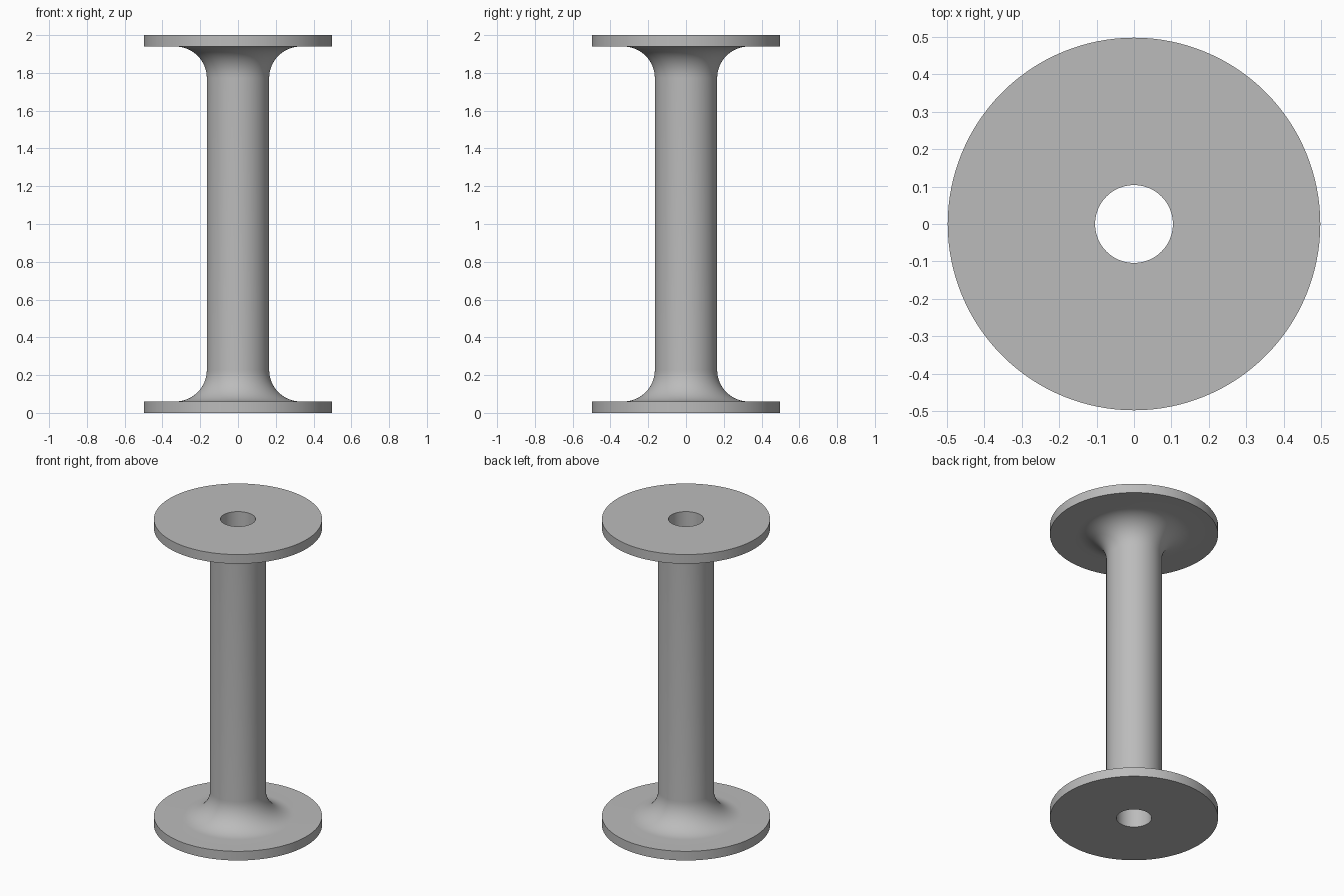
import bpy
import bmesh
from math import sin, cos, pi, radians

HEIGHT, FLANGE_R, FLANGE_T = 2.0, 0.498, 0.06
SHAFT_R, BORE_R, FILLET = 0.165, 0.104, 0.168
SEGMENTS, FILLET_STEPS = 128, 16

cube = bpy.data.objects.get("Cube")
if cube:
    bpy.data.objects.remove(cube, do_unlink=True)

# Plain grey material
grey = bpy.data.materials.new("plain grey")
grey.use_nodes = True
colour = (0.5, 0.5, 0.5, 1)
grey.diffuse_color = colour
grey.node_tree.nodes["Principled BSDF"].inputs["Base Color"].default_value = colour

# Lower half of the section: bore edge, flange rim, then the fillet up to the shaft
lower = [(BORE_R, 0), (FLANGE_R, 0), (FLANGE_R, FLANGE_T)]
for i in range(FILLET_STEPS + 1):
    a = pi / 2 * i / FILLET_STEPS
    lower.append((SHAFT_R + FILLET * (1 - sin(a)),
                  FLANGE_T + FILLET * (1 - cos(a))))

# Mirror it about mid height to close the section
section = lower + [(r, HEIGHT - z) for r, z in reversed(lower)]

# Revolve the section around the vertical axis
bm = bmesh.new()
verts = [bm.verts.new((r, 0, z)) for r, z in section]
edges = [bm.edges.new((v, verts[(i + 1) % len(verts)])) for i, v in enumerate(verts)]
bmesh.ops.spin(bm, geom=verts + edges, cent=(0, 0, 0), axis=(0, 0, 1),
               angle=2 * pi, steps=SEGMENTS, use_merge=True)
bmesh.ops.remove_doubles(bm, verts=bm.verts, dist=1e-5)
bmesh.ops.recalc_face_normals(bm, faces=bm.faces)

mesh = bpy.data.meshes.new("flanged_spool")
bm.to_mesh(mesh)
bm.free()
mesh.materials.append(grey)
spool = bpy.data.objects.new("flanged_spool", mesh)
bpy.context.collection.objects.link(spool)

# Smooth round surfaces, crisp rims
bpy.ops.object.select_all(action="DESELECT")
spool.select_set(True)
bpy.context.view_layer.objects.active = spool
bpy.ops.object.shade_smooth_by_angle(angle=radians(30))
